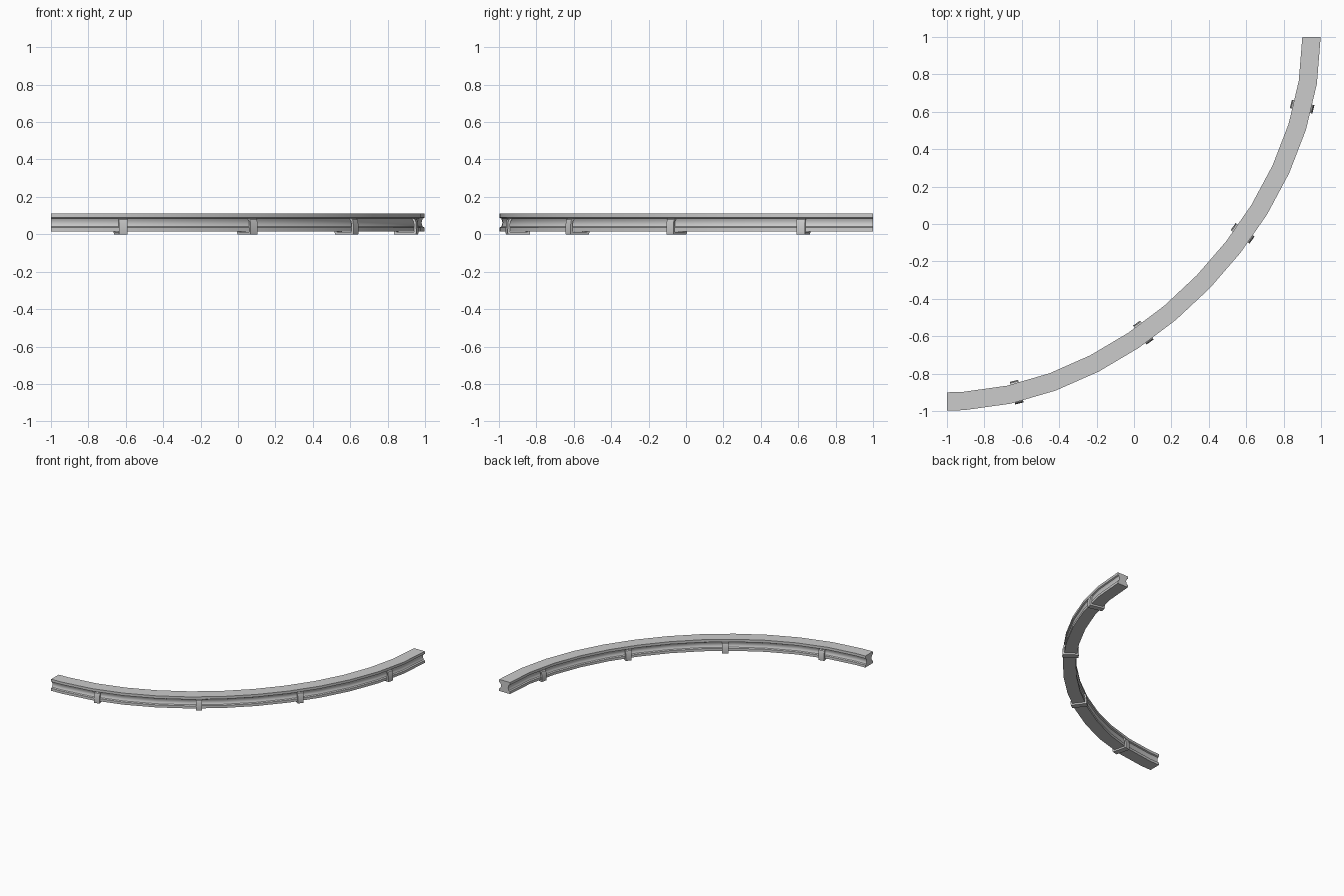
import bpy, bmesh
from math import radians
from mathutils import Vector
from mathutils.geometry import interpolate_bezier

if "Cube" in bpy.data.objects:
    bpy.data.objects.remove(bpy.data.objects["Cube"])

# Centreline of the bend: a slightly flattened quarter turn
R, K, C = 1.949, 0.50, Vector((-1.0, 1.0, 0.0))
FINE = interpolate_bezier(C + Vector((R, 0, 0)), C + Vector((R, -K * R, 0)),
                          C + Vector((K * R, -R, 0)), C + Vector((0, -R, 0)), 800)
LENGTH = sum((b - a).length for a, b in zip(FINE, FINE[1:]))


def frame(s):
    """Point, travel direction and outward normal at distance s along the bend."""
    walked = 0.0
    for a, b in zip(FINE, FINE[1:]):
        step = (b - a).length
        if walked + step >= s - 1e-6:
            break
        walked += step
    t = (b - a).normalized()
    if s <= 0:
        t = Vector((0, -1, 0))
    elif s >= LENGTH:
        t = Vector((-1, 0, 0))
    return a.lerp(b, (s - walked) / step), t, Vector((-t.y, t.x, 0))


def ring(s, profile, along=0.0, shift=0.0):
    p, t, n = frame(s)
    return [p + n * (x + shift) + t * along + Vector((0, 0, z)) for x, z in profile]


def loft(name, rings, smooth_angle=None):
    """Skin closed cross-section rings and cap both ends."""
    bm = bmesh.new()
    rows = [[bm.verts.new(p) for p in r] for r in rings]
    n = len(rows[0])
    for a, b in zip(rows, rows[1:]):
        for i in range(n):
            j = (i + 1) % n
            bm.faces.new((a[i], a[j], b[j], b[i]))
    bm.faces.new(rows[0])
    bm.faces.new(rows[-1])
    bmesh.ops.recalc_face_normals(bm, faces=bm.faces)
    mesh = bpy.data.meshes.new(name)
    bm.to_mesh(mesh)
    bm.free()
    obj = bpy.data.objects.new(name, mesh)
    bpy.context.collection.objects.link(obj)
    bpy.context.view_layer.objects.active = obj
    obj.select_set(True)
    bpy.ops.object.shade_smooth_by_angle(angle=radians(32))
    obj.select_set(False)


def mirrored(half):
    return half + [(-x, z) for x, z in reversed(half)]


# Guide rail: waisted I-section swept in straight segments round the bend
rail_profile = mirrored([(0.049, 0.015), (0.049, 0.036), (0.039, 0.041),
                         (0.034, 0.052), (0.033, 0.062), (0.034, 0.073),
                         (0.039, 0.084), (0.049, 0.089), (0.049, 0.11)])
stations = [(LENGTH - 0.09) / 12 * i for i in range(13)] + [LENGTH]
loft("guide_rail", [ring(s, rail_profile) for s in stations])

# Brackets: U-shaped straps under the rail with lips hooking into the grooves
outer = [(0.060, 0.0), (0.062, 0.010), (0.060, 0.062), (0.055, 0.080), (0.046, 0.085)]
inner = [(0.037, 0.082), (0.045, 0.070), (0.048, 0.055), (0.048, 0.013)]
strap_profile = mirrored(outer + inner)
for k in range(4):
    s = LENGTH * (k + 0.5) / 4
    loft(f"bracket_{k + 1}",
         [ring(s, strap_profile, along, -0.004) for along in (-0.023, 0.023)])
